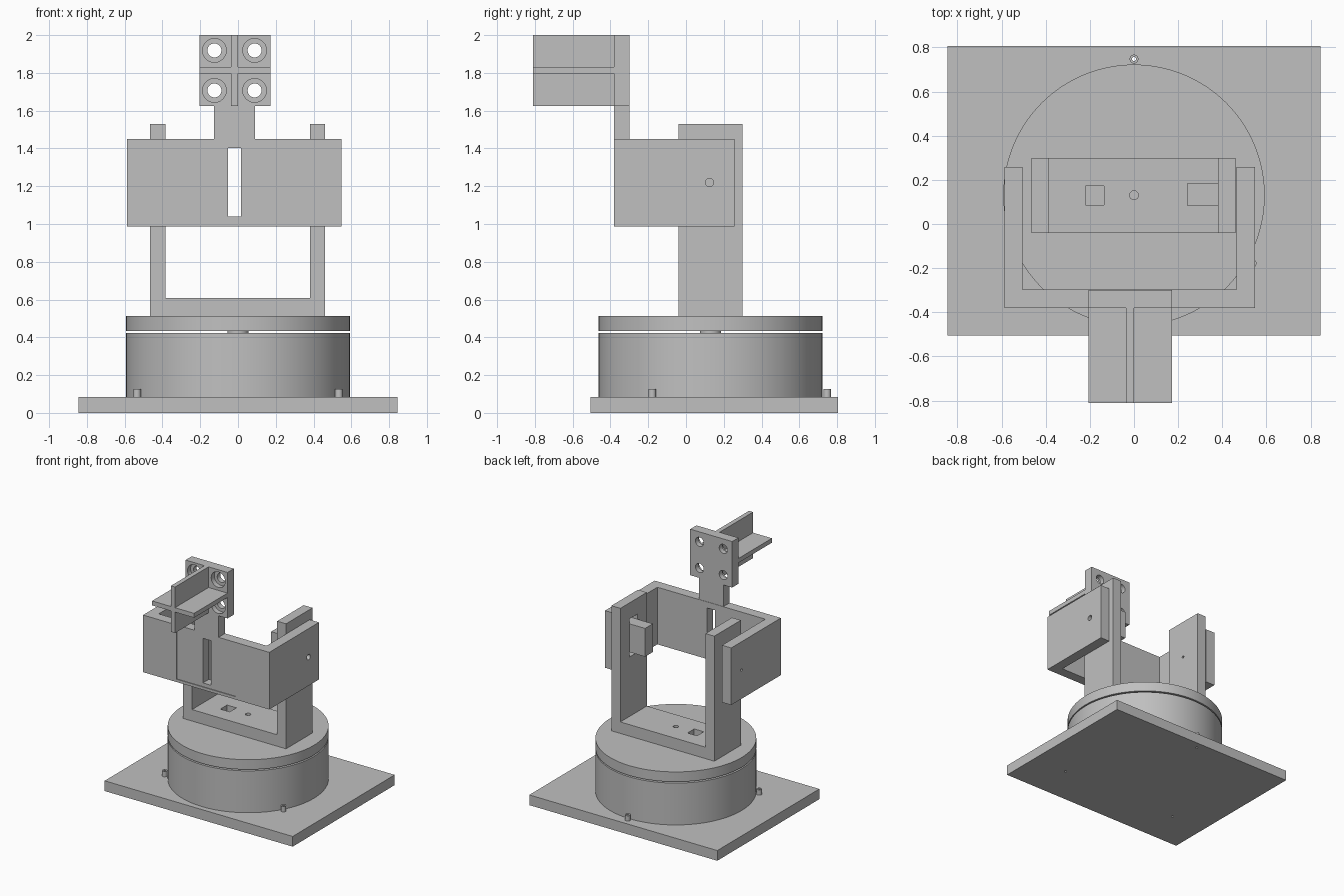
import bpy, bmesh, math
from mathutils import Vector, Matrix

old = bpy.data.objects.get("Cube")
if old:
    bpy.data.objects.remove(old, do_unlink=True)

GREY = (0.53, 0.53, 0.53, 1)
mat = bpy.data.materials.new("plain grey")
mat.use_nodes = True
mat.diffuse_color = GREY
mat.node_tree.nodes["Principled BSDF"].inputs["Base Color"].default_value = GREY

AXIS_ROT = {"x": Matrix.Rotation(math.pi / 2, 4, "Y"),
            "y": Matrix.Rotation(math.pi / 2, 4, "X"),
            "z": Matrix.Identity(4)}


def finish(name, bm):
    bmesh.ops.recalc_face_normals(bm, faces=bm.faces)
    mesh = bpy.data.meshes.new(name)
    bm.to_mesh(mesh)
    bm.free()
    mesh.materials.append(mat)
    ob = bpy.data.objects.new(name, mesh)
    bpy.context.collection.objects.link(ob)
    return ob


def box(name, x, y, z):
    """Box from three (low, high) ranges."""
    bm = bmesh.new()
    bmesh.ops.create_cube(bm, size=1)
    for v in bm.verts:
        v.co = Vector([(a + b) / 2 + c * (b - a) for c, (a, b) in zip(v.co, (x, y, z))])
    return finish(name, bm)


def cylinder(name, centre, radius, length, axis="z", sides=32):
    bm = bmesh.new()
    bmesh.ops.create_cone(bm, cap_ends=True, segments=sides, radius1=radius, radius2=radius,
                          depth=length, matrix=Matrix.Translation(centre) @ AXIS_ROT[axis])
    return finish(name, bm)


def prism(name, corners, push):
    """Closed outline extruded along a vector."""
    bm = bmesh.new()
    face = bm.faces.new([bm.verts.new(c) for c in corners])
    new = bmesh.ops.extrude_face_region(bm, geom=[face])["geom"]
    bmesh.ops.translate(bm, vec=push, verts=[g for g in new if isinstance(g, bmesh.types.BMVert)])
    return finish(name, bm)


def select(ob):
    bpy.ops.object.select_all(action="DESELECT")
    ob.select_set(True)
    bpy.context.view_layer.objects.active = ob


def cut(ob, *cutters):
    """Subtract each cutter, then discard it."""
    for c in cutters:
        select(ob)
        mod = ob.modifiers.new("cut", "BOOLEAN")
        mod.operation, mod.solver, mod.object = "DIFFERENCE", "EXACT", c
        bpy.ops.object.modifier_apply(modifier=mod.name)
        bpy.data.objects.remove(c, do_unlink=True)


def smooth(ob):
    select(ob)
    bpy.ops.object.shade_smooth_by_angle(angle=math.radians(30))


CY = 0.13            # turning axis in y
ARM_Y = (-0.04, 0.30)
WALL_Y = (-0.38, -0.30)

# Base plate and drum
plate = box("base_plate", (-0.845, 0.845), (-0.505, 0.805), (0, 0.083))
drum = cylinder("base_drum", (0, CY, 0.252), 0.592, 0.342, sides=128)

# Three drilled lugs around the drum
for i in range(3):
    a = math.pi / 2 + i * math.tau / 3
    px, py = 0.617 * math.cos(a), CY + 0.617 * math.sin(a)
    lug = cylinder(f"mounting_lug_{i + 1}", (px, py, 0.103), 0.02, 0.046, sides=24)
    for ob in (plate, lug):
        cut(ob, cylinder("drill", (px, py, 0.06), 0.009, 0.3, sides=16))
    smooth(lug)

# Spindle and turntable
spindle = cylinder("spindle", (0, CY, 0.428), 0.055, 0.02)
table = cylinder("turntable", (0, CY, 0.474), 0.592, 0.08, sides=128)

# U shaped upright bracket
bracket = prism("upright_bracket",
                [(x, ARM_Y[0], z) for x, z in
                 ((-0.465, 0.514), (0.46, 0.514), (0.46, 1.53), (0.38, 1.53),
                  (0.38, 0.607), (-0.385, 0.607), (-0.385, 1.53), (-0.465, 1.53))],
                (0, ARM_Y[1] - ARM_Y[0], 0))
for ob in (table, bracket):
    cut(ob, box("window", (-0.22, -0.135), (0.087, 0.173), (0.45, 0.7)),
        cylinder("bore", (0, CY, 0.58), 0.02, 0.25))
cut(bracket, box("motor_window", (0.3, 0.5), (0.082, 0.185), (1.09, 1.40)),
    cylinder("pivot_hole", (-0.42, 0.125, 1.22), 0.01, 0.2, "x", 16))
for ob in (drum, spindle, table, bracket):
    smooth(ob)

# Motor block held by the left upright
box("motor_block", (0.24, 0.45), (0.084, 0.183), (1.13, 1.36))

# Tilting yoke: front wall with two cheeks
yoke = prism("tilt_yoke",
             [(x, y, 0.987) for x, y in
              ((-0.587, -0.38), (0.547, -0.38), (0.547, 0.258), (0.465, 0.258),
               (0.465, -0.297), (-0.505, -0.297), (-0.505, 0.258), (-0.587, 0.258))],
             (0, 0, 0.464))
cut(yoke,
    box("panel_recess", (-0.285, 0.248), (-0.5, -0.374), (1.01, 1.423)),
    box("slot", (-0.053, 0.017), (-0.5, -0.2), (1.04, 1.402)),
    cylinder("shaft_hole", (0.51, 0.125, 1.22), 0.022, 0.3, "x"),
    cylinder("pivot_hole", (-0.55, 0.125, 1.22), 0.01, 0.2, "x", 16))
smooth(yoke)

# Neck and sensor plate with four stepped holes
box("neck", (-0.127, 0.091), WALL_Y, (1.451, 1.626))
head = box("sensor_plate", (-0.205, 0.172), WALL_Y, (1.626, 2.0))
for x in (-0.125, 0.088):
    for z in (1.707, 1.919):
        cut(head, cylinder("through_hole", (x, -0.34, z), 0.037, 0.3, "y"),
            cylinder("counterbore", (x, -0.44, z), 0.063, 0.2, "y"))
smooth(head)

# Crossed divider fins
FIN_Y = (-0.81, -0.38)
box("vertical_fin", (-0.036, 0.001), FIN_Y, (1.626, 2.0))
box("horizontal_fin", (-0.205, 0.172), FIN_Y, (1.796, 1.832))
